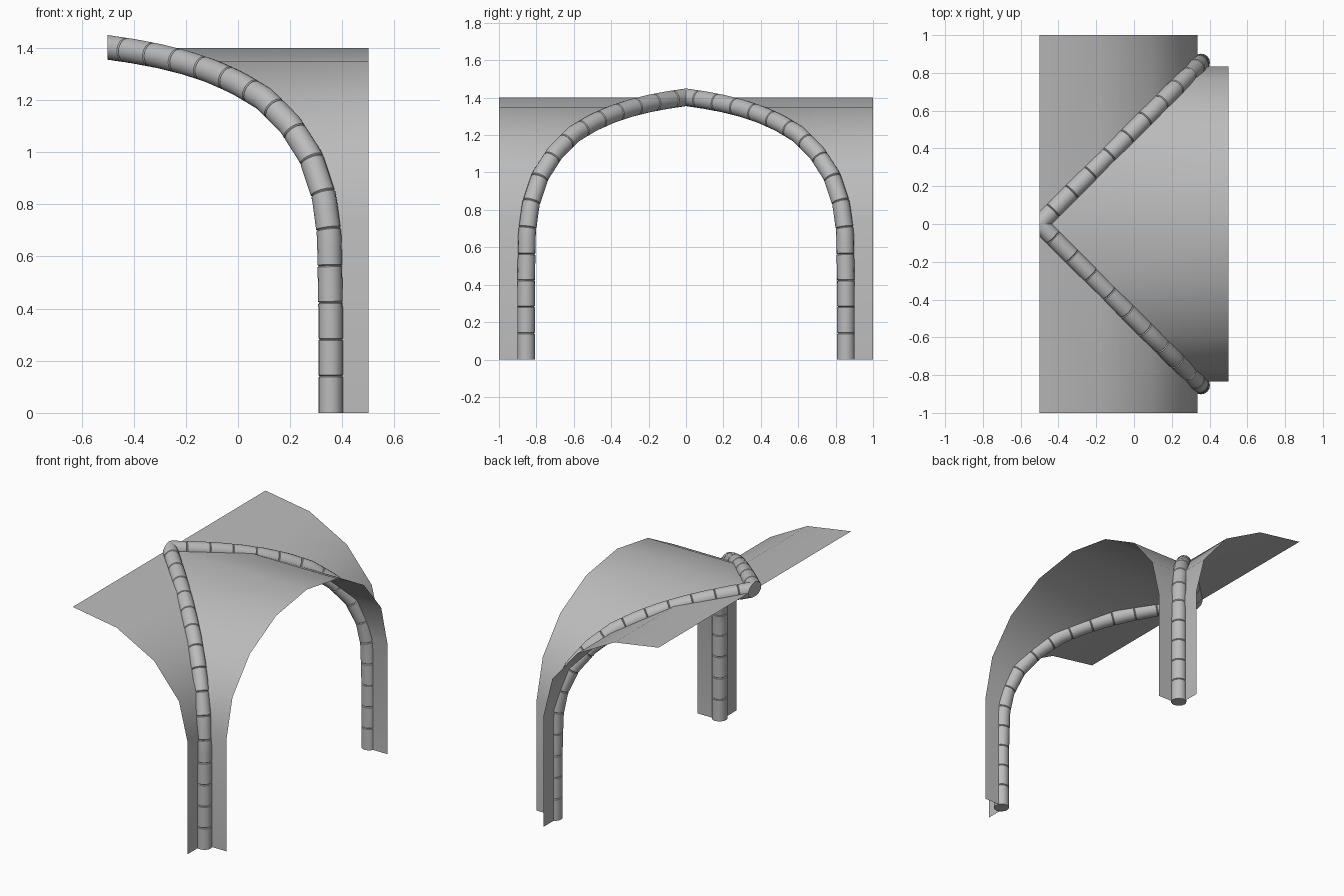
import bpy, bmesh
from math import sin, cos, pi, sqrt, radians
from mathutils import Vector

cube = bpy.data.objects.get("Cube")
if cube:
    bpy.data.objects.remove(cube, do_unlink=True)

SPAN, RISE, SPRING = 0.835, 0.67, 0.73   # half width, arch rise, springing height
CROWN_X = -0.5                           # x of the vault centre
RADIUS, STONE = 0.047, 0.141             # rib radius and rib stone length

stone = bpy.data.materials.new("grey stone")
stone.use_nodes = True
colour = (0.5, 0.5, 0.5, 1)
stone.diffuse_color = colour
stone.node_tree.nodes["Principled BSDF"].inputs["Base Color"].default_value = colour


def add_object(name, bm, angle):
    me = bpy.data.meshes.new(name)
    bm.to_mesh(me)
    bm.free()
    me.materials.append(stone)
    ob = bpy.data.objects.new(name, me)
    bpy.context.collection.objects.link(ob)
    bpy.ops.object.select_all(action='DESELECT')
    ob.select_set(True)
    bpy.context.view_layer.objects.active = ob
    bpy.ops.object.shade_smooth_by_angle(angle=radians(angle))
    return ob


# Vault webs: strips running from the diagonal groin to the open edge
profile = [(SPAN * sin(k * pi / 8), SPRING + RISE * cos(k * pi / 8)) for k in range(5)]
profile.append((SPAN, 0))


def web(name, rows):
    bm = bmesh.new()
    pairs = [(bm.verts.new(a), bm.verts.new(b)) for a, b in rows]
    for (a, b), (c, d) in zip(pairs, pairs[1:]):
        bm.faces.new((a, b, d, c))
    if sum(f.normal.z for f in bm.faces if not f.normal_update()) < 0:
        bmesh.ops.reverse_faces(bm, faces=bm.faces[:])
    add_object(name, bm, 60)


full = [(-d, z) for d, z in reversed(profile[1:])] + profile
web("main_vault_web", [((CROWN_X + abs(d), d, z), (0.5, d, z)) for d, z in full])
for side, s in (("front", -1), ("back", 1)):
    web(side + "_vault_web",
        [((CROWN_X + d, s * d, z), (CROWN_X + d, s, z)) for d, z in profile])

# Rib centre line: distance along each axis, height; from the foot upwards
path = [(0.855, 0), (0.855, 0.4), (0.85, 0.68), (0.83, 0.83), (0.78, 0.98),
        (0.7, 1.105), (0.6, 1.205), (0.5, 1.265), (0.4, 1.31), (0.3, 1.343),
        (0.2, 1.368), (0.1, 1.387), (0, 1.402), (-0.2, 1.435)]


def along(length):
    """Point on the rib centre line at a given arc length."""
    for (d0, z0), (d1, z1) in zip(path, path[1:]):
        step = sqrt(2 * (d1 - d0) ** 2 + (z1 - z0) ** 2)
        if length <= step:
            break
        length -= step
    t = length / step
    return Vector((d0 + (d1 - d0) * t, z0 + (z1 - z0) * t))


def rib(name, s, sides=16):
    bm = bmesh.new()
    across = Vector((1, -s, 0)).normalized()
    rings = []
    for i in range(16):
        # Each stone has narrowed ends that make the joint grooves
        for t, r in ((0, 0.9), (0.03, 1), (0.25, 1), (0.5, 1), (0.75, 1), (0.97, 1)):
            length = (i + t) * STONE
            r = RADIUS * (1 if length == 0 else r)
            p = along(length)
            v = along(length + 0.03) - along(max(length - 0.03, 0))
            tangent = Vector((v.x, s * v.x, v.y)).normalized()
            up = tangent.cross(across)
            centre = Vector((CROWN_X + p.x, s * p.x, p.y))
            rings.append([bm.verts.new(centre + r * (cos(a) * across + sin(a) * up))
                          for a in (2 * pi * j / sides for j in range(sides))])
    for lo, hi in zip(rings, rings[1:]):
        for j in range(sides):
            k = (j + 1) % sides
            bm.faces.new((lo[j], lo[k], hi[k], hi[j]))
    bm.faces.new(rings[0])
    bm.faces.new(rings[-1])
    # Trim the rib at the crown and flat on the ground
    for co, no in (((CROWN_X, 0, 0), (-1, 0, 0)), ((0, 0, 0), (0, -s, 0))):
        cut = bmesh.ops.bisect_plane(bm, geom=bm.verts[:] + bm.edges[:] + bm.faces[:],
                                     plane_co=co, plane_no=no, clear_outer=True)
        edges = [e for e in cut["geom_cut"] if isinstance(e, bmesh.types.BMEdge)]
        bmesh.ops.holes_fill(bm, edges=edges)
    bmesh.ops.recalc_face_normals(bm, faces=bm.faces[:])
    add_object(name, bm, 35)


rib("front_rib", -1)
rib("back_rib", 1)
